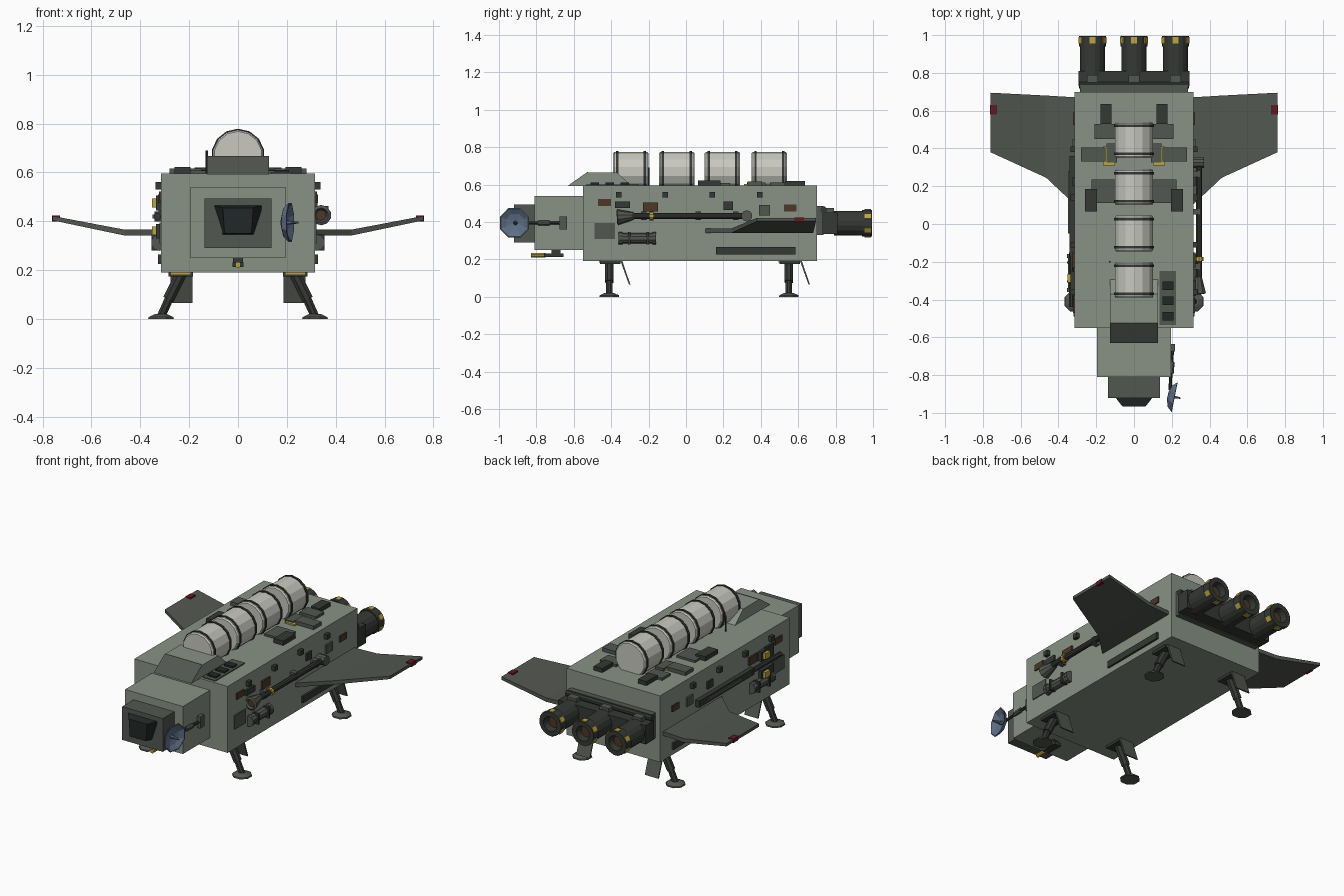
import bpy, bmesh
from math import sin, cos, pi
from mathutils import Vector


def mat(name, r, g, b):
    m = bpy.data.materials.new(name)
    m.diffuse_color = (r, g, b, 1)
    return m


HULL = mat("hull_green", .25, .29, .24)
DARK = mat("dark_grey", .085, .095, .08)
BLACK = mat("charcoal", .035, .04, .034)
GLASS = mat("glass", .015, .022, .02)
TANK = mat("tank_white", .58, .58, .53)
YEL = mat("yellow", .5, .38, .05)
BLUE = mat("dish_blue", .11, .16, .24)
BROWN = mat("brown", .07, .04, .02)
RED = mat("red", .12, .01, .015)


def make(name, verts, faces, m):
    bm = bmesh.new()
    vs = [bm.verts.new(v) for v in verts]
    for f in faces:
        bm.faces.new([vs[i] for i in f])
    bmesh.ops.recalc_face_normals(bm, faces=bm.faces)
    me = bpy.data.meshes.new(name)
    bm.to_mesh(me)
    bm.free()
    me.materials.append(m)
    ob = bpy.data.objects.new(name, me)
    bpy.context.collection.objects.link(ob)
    return ob


def loft(name, rings, m):
    """Join closed rings of equal length and cap both ends."""
    n, k = len(rings[0]), len(rings)
    faces = [(a * n + i, a * n + (i + 1) % n, (a + 1) * n + (i + 1) % n, (a + 1) * n + i)
             for a in range(k - 1) for i in range(n)]
    faces += [tuple(range(n)), tuple(range((k - 1) * n, k * n))]
    return make(name, [p for r in rings for p in r], faces, m)


def box(name, x0, x1, y0, y1, z0, z1, m):
    return loft(name, [[(x0, y0, z), (x1, y0, z), (x1, y1, z), (x0, y1, z)] for z in (z0, z1)], m)


def box2(name, x0, x1, *rest):
    box(name + "_right", x0, x1, *rest)
    box(name + "_left", -x1, -x0, *rest)


def lathe(name, origin, axis, profile, m, n=12):
    """Profile is (radius, distance along axis)."""
    o, q = Vector(origin), Vector(axis).to_track_quat('Z', 'Y')
    rings = [[o + q @ Vector((r * cos(2 * pi * (i + .5) / n), r * sin(2 * pi * (i + .5) / n), t))
              for i in range(n)] for r, t in profile]
    return loft(name, rings, m)


def tube(name, a, b, r, m, n=12, r2=None):
    d = Vector(b) - Vector(a)
    return lathe(name, a, d, [(r, 0), (r if r2 is None else r2, d.length)], m, n)


# Hull, neck and cockpit
box("hull", -.315, .315, -.55, .70, .19, .595, HULL)
box("neck", -.195, .195, -.81, -.54, .25, .54, HULL)
box("cockpit", -.137, .137, -.92, -.80, .29, .493, DARK)
loft("windscreen", [[(-w1, y, z1), (w1, y, z1), (w0, y, z0), (-w0, y, z0)]
                    for y, w1, w0, z1, z0 in ((-.91, .105, .065, .467, .345), (-.965, .062, .055, .455, .35))], GLASS)

# Roof hump with darker sloping front
hump = [(-.63, .592), (-.525, .665), (-.37, .665), (-.29, .592)]
loft("roof_hump", [[(x, y, z) for y, z in hump] for x in (-.126, .126)], HULL)
loft("hump_front_panel", [[(x, y, z) for y, z in ((-.631, .594), (-.525, .668), (-.52, .66), (-.62, .592))]
                          for x in (-.126, .126)], DARK)

# Cargo tanks with bands and cradles
for i, y in enumerate((-.39, -.145, .10, .35)):
    lathe(f"tank_{i}", (0, y, .67), (0, 1, 0), [(.098, 0), (.104, .008), (.104, .182), (.098, .19)], TANK, 14)
    for t in (.015, .163):
        lathe(f"tank_band_{i}", (0, y + t, .67), (0, 1, 0), [(.109, 0), (.109, .013)], BLACK, 14)
    box(f"tank_cradle_{i}", -.07, .07, y + .02, y + .17, .59, .62, BLACK)

# Roof equipment, mirrored
for x0, x1, y0, y1, h, m in ((.12, .178, .53, .635, .62, BLACK), (.10, .21, .45, .53, .61, DARK),
                             (.15, .28, .33, .405, .617, DARK), (.10, .165, .31, .41, .604, YEL),
                             (.09, .145, .325, .425, .61, DARK), (.10, .225, .11, .235, .608, DARK),
                             (.195, .26, .065, .185, .622, BLACK)):
    box2("roof_unit", x0, x1, y0, y1, .59, h, m)
box("roof_vent_panel", .135, .222, -.535, -.25, .59, .601, DARK)
for y in (-.49, -.41, -.33):
    box("roof_vent", .15, .208, y - .02, y + .025, .59, .61, GLASS)

# Cranked wings with tip lights
for s, side in ((1, "right"), (-1, "left")):
    loft(f"wing_{side}", [[(s * x, y0, z - t), (s * x, y1, z - t), (s * x, y1, z + t), (s * x, y0, z + t)]
                          for x, y0, y1, z, t in ((.30, .09, .67, .354, .012), (.465, .245, .68, .354, .012),
                                                  (.76, .38, .695, .413, .009))], DARK)
    box(f"wing_light_{side}", s * .745 - .017, s * .745 + .017, .58, .63, .40, .424, RED)

# Engine mount and three nozzles
box("engine_mount", -.295, .295, .73, .81, .335, .45, BLACK)
box("engine_plate", -.285, .285, .70, .735, .33, .485, DARK)
tube("engine_pipe", (-.29, .735, .465), (.29, .735, .465), .018, BLACK, 8)
for x in (-.22, 0, .22):
    box("engine_clamp", x - .03, x + .03, .70, .79, .44, .475, DARK)
    lathe("engine", (x, .79, .393), (0, 1, 0), [(.068, 0), (.068, .15), (.073, .15), (.073, .205),
                                                (.045, .205), (.036, .16)], BLACK, 16)
    lathe("engine_core", (x, .94, .393), (0, 1, 0), [(.034, 0), (.034, .02)], BROWN, 16)
    for k in range(6):
        a = k * pi / 3 + pi / 6
        c, s = cos(a), sin(a)
        loft("engine_marker", [[(x + r * c - w * s, y, .393 + r * s + w * c)
                                for r, w in ((.06, -.015), (.076, -.015), (.076, .015), (.06, .015))]
                               for y in (.955, .99)], YEL)

# Landing legs with feet and bay doors
for s in (1, -1):
    for y in (-.41, .55):
        lathe("foot", (s * .315, y, 0), (0, 0, 1), [(.057, 0), (.055, .008), (.028, .02)], DARK, 8)
        tube("leg_lower", (s * .315, y, .01), (s * .27, y, .11), .019, BLACK, 8)
        tube("leg_upper", (s * .285, y, .08), (s * .225, y, .2), .025, BLACK, 8)
        box("leg_bracket", s * .235 - .05, s * .235 + .05, y - .05, y + .06, .175, .192, BLACK)
        box("leg_marker", s * .235 - .04, s * .235 + .04, y - .055, y - .04, .182, .191, YEL)
        loft("bay_door", [[(x, y + .06, .19), (x, y + .07, .19), (x, y + .113, .065), (x, y + .105, .065)]
                          for x in (s * .186, s * .277)], DARK)

# Panels on both flanks: y0, y1, z0, z1, thickness, material
for y0, y1, z0, z1, t, m in ((.16, .585, .225, .265, .012, BLACK), (-.49, -.38, .31, .395, .006, DARK),
                             (-.47, -.40, .485, .522, .008, BROWN), (-.38, -.30, .475, .51, .012, BLACK),
                             (-.23, -.15, .455, .505, .01, BROWN), (.20, .25, .465, .51, .01, BLACK),
                             (.39, .45, .435, .49, .01, DARK), (.525, .59, .455, .492, .008, BROWN)):
    box2("side_panel", .31, .315 + t, y0, y1, z0, z1, m)
for y in (-.36, -.11, .14, .395):
    box2("side_lug", .31, .337, y - .015, y + .015, .53, .56, BLACK)

# Side canisters
for s in (1, -1):
    lathe("canister", (s * .322, -.36, .313), (0, 1, 0), [(.034, 0), (.034, .02), (.029, .02), (.029, .18),
                                                         (.034, .18), (.034, .2)], DARK, 10)
    for y in (-.31, -.21):
        box("canister_strap", s * .322 - .033, s * .322 + .033, y, y + .012, .28, .346, BLACK)

# Right boom with flared end
tube("boom", (.345, -.31, .432), (.345, .33, .432), .017, BLACK, 10)
lathe("boom_flare", (.34, -.37, .425), (0, 1, .08), [(.022, .02), (.03, 0), (.042, .005), (.02, .09)], DARK, 10)
tube("boom_flare_core", (.34, -.358, .425), (.34, -.34, .425), .022, BROWN, 10)
tube("boom_joint", (.315, .325, .432), (.37, .325, .432), .03, DARK, 10)
tube("boom_ring", (.345, -.195, .432), (.345, -.175, .432), .024, YEL, 10)
for y in (-.24, .05, .25):
    box("boom_clamp", .31, .35, y, y + .03, .41, .455, DARK)

# Left rail and yellow handles
box("left_rail", -.342, -.31, -.17, .36, .40, .44, BLACK)
box("left_rail_cover", -.35, -.32, -.05, .28, .412, .428, DARK)
tube("left_pipe", (-.33, -.44, .42), (-.33, -.15, .42), .014, BLACK, 8)
for z in (.36, .475):
    box("left_handle", -.352, -.31, -.31, -.265, z - .018, z + .018, YEL)
    box("left_handle_base", -.335, -.31, -.37, -.25, z - .03, z + .03, BLACK)

# Dish antenna and its arm
lathe("dish", (.178, -.91, .395), (1, -.2, 0), [(.02, 0), (.062, .012), (.086, .036), (.08, .038),
                                                (.052, .02), (.015, .01)], BLUE, 8)
tube("dish_feed", (.185, -.911, .395), (.247, -.922, .395), .012, BLUE, 8, .004)
tube("dish_arm", (.19, -.88, .395), (.205, -.65, .395), .009, BLACK, 8)
tube("dish_arm_joint", (.198, -.79, .395), (.202, -.73, .395), .014, DARK, 8)
box("dish_bracket", .19, .218, -.675, -.635, .36, .43, DARK)

# Chin probe and roof mast
box("chin_mount", -.02, .02, -.72, -.67, .225, .255, BLACK)
box("chin_body", -.022, .022, -.76, -.655, .212, .232, BLACK)
tube("chin_probe", (0, -.83, .222), (0, -.75, .222), .012, YEL, 8)
tube("roof_mast", (-.128, -.2, .59), (-.128, -.2, .69), .005, BLACK, 6)
